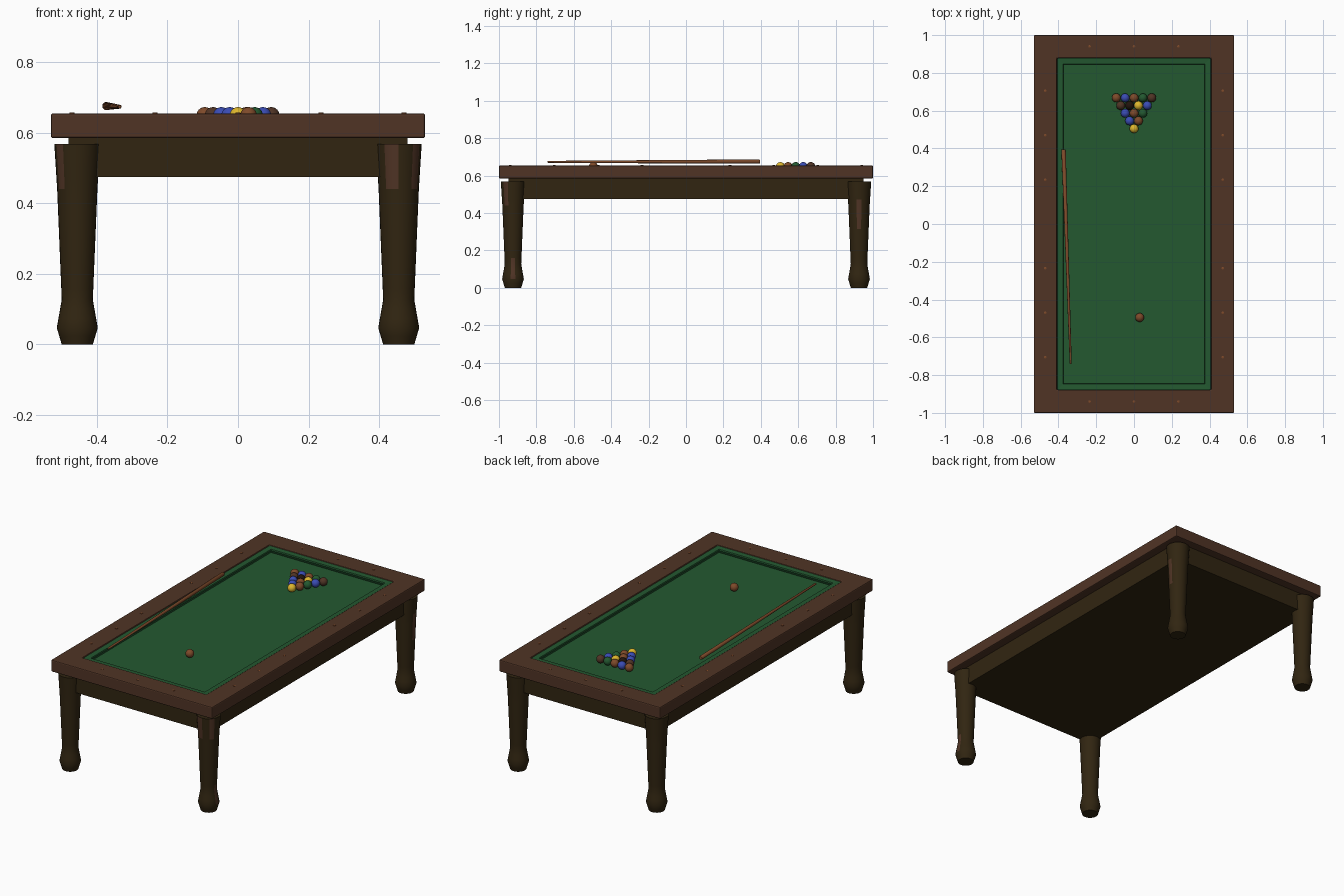
import bpy, bmesh, math
from mathutils import Vector

if "Cube" in bpy.data.objects:
    bpy.data.objects.remove(bpy.data.objects["Cube"])


def mat(name, srgb):
    lin = [((c / 255 + 0.055) / 1.055) ** 2.4 if c > 10 else c / 255 / 12.92 for c in srgb]
    m = bpy.data.materials.new(name)
    m.diffuse_color = (*lin, 1)
    m.use_nodes = True
    m.node_tree.nodes["Principled BSDF"].inputs["Base Color"].default_value = m.diffuse_color
    return m


RAIL = mat("rail wood", (80, 52, 37))
DARK = mat("dark wood", (49, 37, 17))
FELT = mat("green felt", (35, 88, 48))
TAN = mat("light brown", (126, 74, 42))
YELLOW = mat("yellow", (222, 182, 45))
BLUE = mat("blue", (58, 76, 180))
BLACK = mat("black", (33, 20, 13))


def finish(name, bm, mats, smooth=False):
    bmesh.ops.recalc_face_normals(bm, faces=bm.faces)
    me = bpy.data.meshes.new(name)
    bm.to_mesh(me)
    bm.free()
    ob = bpy.data.objects.new(name, me)
    bpy.context.collection.objects.link(ob)
    for m in mats:
        me.materials.append(m)
    if smooth:
        bpy.ops.object.select_all(action='DESELECT')
        ob.select_set(True)
        bpy.context.view_layer.objects.active = ob
        bpy.ops.object.shade_smooth_by_angle(angle=math.radians(35))
    return ob


def box(name, hx, hy, z0, z1, m):
    bm = bmesh.new()
    bmesh.ops.create_cube(bm, size=1)
    for v in bm.verts:
        v.co = (v.co.x * 2 * hx, v.co.y * 2 * hy, z0 + (v.co.z + 0.5) * (z1 - z0))
    return finish(name, bm, [m])


def frame(name, hx, hy, profile, m):
    """Sweep a closed (inset, z) profile round a rectangle with mitred corners."""
    bm = bmesh.new()
    rings = [[bm.verts.new((sx * (hx - i), sy * (hy - i), z))
              for sx, sy in ((-1, -1), (1, -1), (1, 1), (-1, 1))] for i, z in profile]
    for a, b in zip(rings, rings[1:] + rings[:1]):
        for k in range(4):
            n = (k + 1) % 4
            bm.faces.new((a[k], a[n], b[n], b[k]))
    return finish(name, bm, [m])


def lathe(name, profile, loc, mats, segs=28, patches=()):
    """Turn a (radius, z) profile; patches = (angle, half width, z0, z1) in the second colour."""
    bm = bmesh.new()
    rings = [[bm.verts.new((r * math.cos(2 * math.pi * k / segs),
                            r * math.sin(2 * math.pi * k / segs), z))
              for k in range(segs)] for r, z in profile]
    for a, b in zip(rings, rings[1:]):
        for k in range(segs):
            n = (k + 1) % segs
            f = bm.faces.new((a[k], a[n], b[n], b[k]))
            c = f.calc_center_median()
            ang = math.degrees(math.atan2(c.y, c.x))
            if any(abs((ang - p + 180) % 360 - 180) < w and z0 < c.z < z1
                   for p, w, z0, z1 in patches):
                f.material_index = 1
    bm.faces.new(rings[0])
    bm.faces.new(rings[-1])
    ob = finish(name, bm, mats, True)
    ob.location = loc
    return ob


# Body: apron box, playing bed, top rails, cushions
box("apron", 0.48, 0.95, 0.474, 0.60, DARK)
box("playing_bed", 0.412, 0.882, 0.595, 0.625, FELT)
rails = frame("rails", 0.53, 1.0, [(0, 0.584), (0, 0.654), (0.122, 0.654), (0.122, 0.584)], RAIL)
bev = rails.modifiers.new("soft edges", 'BEVEL')
bev.width, bev.segments = 0.006, 2
frame("cushions", 0.405, 0.877,
      [(0, 0.62), (0, 0.649), (0.03, 0.647), (0.032, 0.64), (0.024, 0.62)], FELT)

# Turned legs with small worn patches of lighter wood
key = [(0.044, 0), (0.058, 0.047), (0.044, 0.127), (0.057, 0.44), (0.065, 0.567)]
leg_profile = []
for (r0, z0), (r1, z1) in zip(key, key[1:]):
    n = max(1, round((z1 - z0) / 0.03))
    leg_profile += [(r0 + (r1 - r0) * t / n, z0 + (z1 - z0) * t / n) for t in range(n)]
leg_profile.append(key[-1])
worn = {
    (1, -1): [(-110, 22, 0.43, 0.565), (-38, 14, 0.43, 0.565), (0, 14, 0.06, 0.17)],
    (-1, -1): [(-142, 18, 0.43, 0.56)],
    (1, 1): [(0, 16, 0.31, 0.46)],
    (-1, 1): [],
}
for (sx, sy), patches in worn.items():
    name = ("front" if sy < 0 else "back") + ("_right" if sx > 0 else "_left") + "_leg"
    lathe(name, leg_profile, (sx * 0.455, sy * 0.925, 0), [DARK, RAIL], 28, patches)

# Round sight markers along the rails
spots = [(sx * 0.47, sy * y) for sx in (-1, 1) for sy in (-1, 1) for y in (0.235, 0.47, 0.705)]
spots += [(x, sy * 0.94) for x in (-0.235, 0, 0.235) for sy in (-1, 1)]
for x, y in spots:
    lathe("rail_marker", [(0.007, 0.65), (0.007, 0.656), (0.004, 0.657)], (x, y, 0), [TAN], 12)

# Racked balls and the single cue ball
R = 0.0235


def ball(name, x, y, m):
    bm = bmesh.new()
    bmesh.ops.create_uvsphere(bm, u_segments=20, v_segments=12, radius=R)
    finish(name, bm, [m], True).location = (x, y, 0.625 + R)


rack = [[YELLOW], [BLUE, TAN], [BLUE, TAN, FELT], [RAIL, BLACK, YELLOW, BLUE],
        [TAN, BLUE, TAN, FELT, RAIL]]
for row, colours in enumerate(rack):
    for i, m in enumerate(colours):
        ball("racked_ball", (i - row / 2) * 2 * R, 0.505 + row * R * math.sqrt(3), m)
ball("cue_ball", 0.03, -0.495, TAN)

# Tapered cue stick lying along the left side
butt, tip = Vector((-0.373, 0.395, 0.675)), Vector((-0.335, -0.74, 0.673))
d = tip - butt
L = d.length
cue = lathe("cue_stick", [(0.009, 0), (0.0115, 0.004), (0.0055, L - 0.004), (0.004, L)],
            butt, [TAN], 16)
cue.rotation_euler = d.to_track_quat('Z', 'Y').to_euler()
